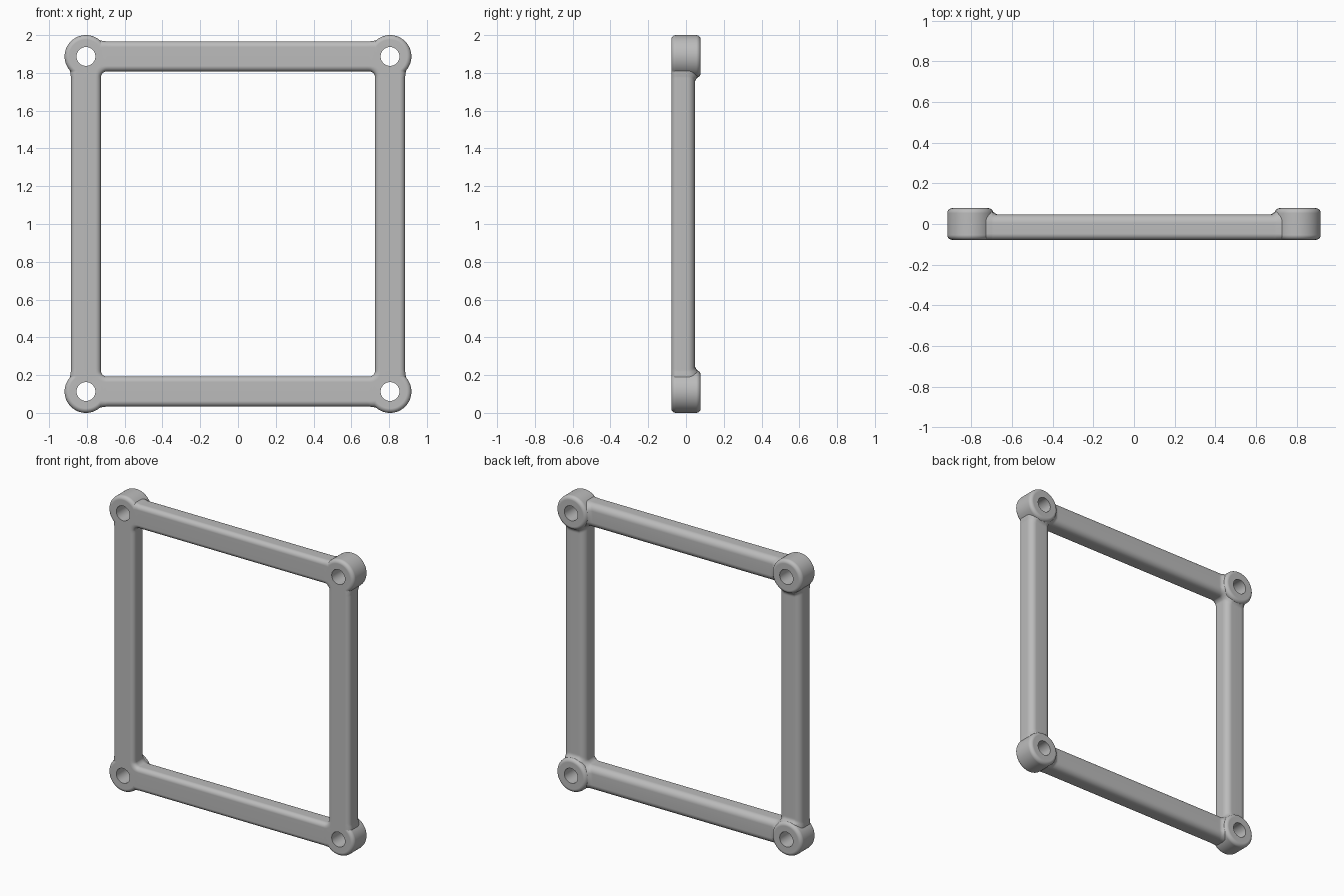
import bpy, bmesh
from math import sin, cos, pi, hypot, radians
from mathutils import Matrix

default = bpy.data.objects.get("Cube")
if default:
    bpy.data.objects.remove(default, do_unlink=True)

FRONT, BACK, BAR_BACK = -0.078, 0.078, 0.047
HALF = 0.08                      # half width of a bar
BOSS_R, HOLE_R = 0.113, 0.05
BEND = 0.105                     # centreline radius at the corners
PX, Z_LOW, Z_HIGH = 0.805, BOSS_R, 2 - BOSS_R
CORNERS = [(PX, Z_HIGH), (-PX, Z_HIGH), (-PX, Z_LOW), (PX, Z_LOW)]

grey = bpy.data.materials.new("plain grey")
grey.use_nodes = True
colour = (0.5, 0.5, 0.5, 1)
grey.diffuse_color = colour
grey.node_tree.nodes["Principled BSDF"].inputs["Base Color"].default_value = colour


def make_object(name, bm):
    bmesh.ops.recalc_face_normals(bm, faces=bm.faces)
    mesh = bpy.data.meshes.new(name)
    bm.to_mesh(mesh)
    bm.free()
    mesh.materials.append(grey)
    obj = bpy.data.objects.new(name, mesh)
    bpy.context.collection.objects.link(obj)
    return obj


def bar_section(front_r=0.03, back_r=0.042, steps=6):
    """Rounded bar section as (outward offset, y, normal offset, normal y)."""
    pts = []
    for q, (sw, sy) in enumerate([(1, 1), (-1, 1), (-1, -1), (1, -1)]):
        r = back_r if sy > 0 else front_r
        cw = sw * (HALF - r)
        cy = BAR_BACK - r if sy > 0 else FRONT + r
        for i in range(steps + 1):
            a = (q + i / steps) * pi / 2
            pts.append((cw + r * cos(a), cy + r * sin(a), cos(a), sin(a)))
        if q == 0:
            pts.append((0, BAR_BACK, 0, 1))
    return pts


def flare(x, z):
    """Fillet height where a bar runs into the nearest boss."""
    t = min(hypot(x - cx, z - cz) for cx, cz in CORNERS) - BOSS_R
    return 0.014 * (1 - min(max(t / 0.025, 0), 1)) ** 2


# Frame: one rounded section swept around the four corners
def build_frame():
    centres = [(x - BEND * (1 if x > 0 else -1),
                z - BEND * (1 if z > 1 else -1)) for x, z in CORNERS]
    stations = []
    for k, (cx, cz) in enumerate(centres):
        for i in range(13):
            stations.append((cx, cz, (k + i / 12) * pi / 2))
        nx, nz = centres[(k + 1) % 4]
        length = hypot(nx - cx, nz - cz)
        near = [0.006 * i for i in range(1, 8)]
        for s in near + [length - n for n in reversed(near)]:
            f = s / length
            stations.append((cx + (nx - cx) * f, cz + (nz - cz) * f, (k + 1) * pi / 2))

    bm = bmesh.new()
    rings = []
    for cx, cz, a in stations:
        ring = []
        for w, y, nw, ny in bar_section():
            r = BEND + w
            f = flare(cx + r * cos(a), cz + r * sin(a))
            r += 0.4 * f * nw
            ring.append(bm.verts.new((cx + r * cos(a), y + f * max(ny, 0), cz + r * sin(a))))
        rings.append(ring)
    for i, ring in enumerate(rings):
        after = rings[(i + 1) % len(rings)]
        for j in range(len(ring)):
            m = (j + 1) % len(ring)
            bm.faces.new((ring[j], ring[m], after[m], after[j]))
    return make_object("frame", bm)


# Upright cylinders along y at all four corners
def corner_cylinders(name, radius, y0, y1, sides, rounding=0):
    bm = bmesh.new()
    for x, z in CORNERS:
        place = Matrix.Translation((x, (y0 + y1) / 2, z)) @ Matrix.Rotation(pi / 2, 4, 'X')
        bmesh.ops.create_cone(bm, cap_ends=True, segments=sides, radius1=radius,
                              radius2=radius, depth=y1 - y0, matrix=place)
    if rounding:
        rims = [e for e in bm.edges if abs(e.verts[0].co.y - e.verts[1].co.y) < 0.001]
        bmesh.ops.bevel(bm, geom=rims, offset=rounding, segments=5, profile=0.5,
                        affect='EDGES')
    return make_object(name, bm)


def combine(target, other, operation):
    mod = target.modifiers.new("combine", 'BOOLEAN')
    mod.operation, mod.solver, mod.object = operation, 'EXACT', other
    bpy.ops.object.modifier_apply(modifier=mod.name)
    bpy.data.objects.remove(other, do_unlink=True)


frame = build_frame()
bosses = corner_cylinders("corner_bosses", BOSS_R, FRONT, BACK, 64, 0.024)
holes = corner_cylinders("hole_cutters", HOLE_R, FRONT - 0.1, BACK + 0.1, 48)
holes.hide_render = True

bpy.ops.object.select_all(action='DESELECT')
bpy.context.view_layer.objects.active = frame
frame.select_set(True)
combine(frame, bosses, 'UNION')
combine(frame, holes, 'DIFFERENCE')

# Smooth shading with crisp hole rims and clean flats
frame.name = "square_frame_with_corner_bosses"
bpy.ops.object.shade_smooth_by_angle(angle=radians(35))
weighted = frame.modifiers.new("weighted normals", 'WEIGHTED_NORMAL')
weighted.keep_sharp = True
